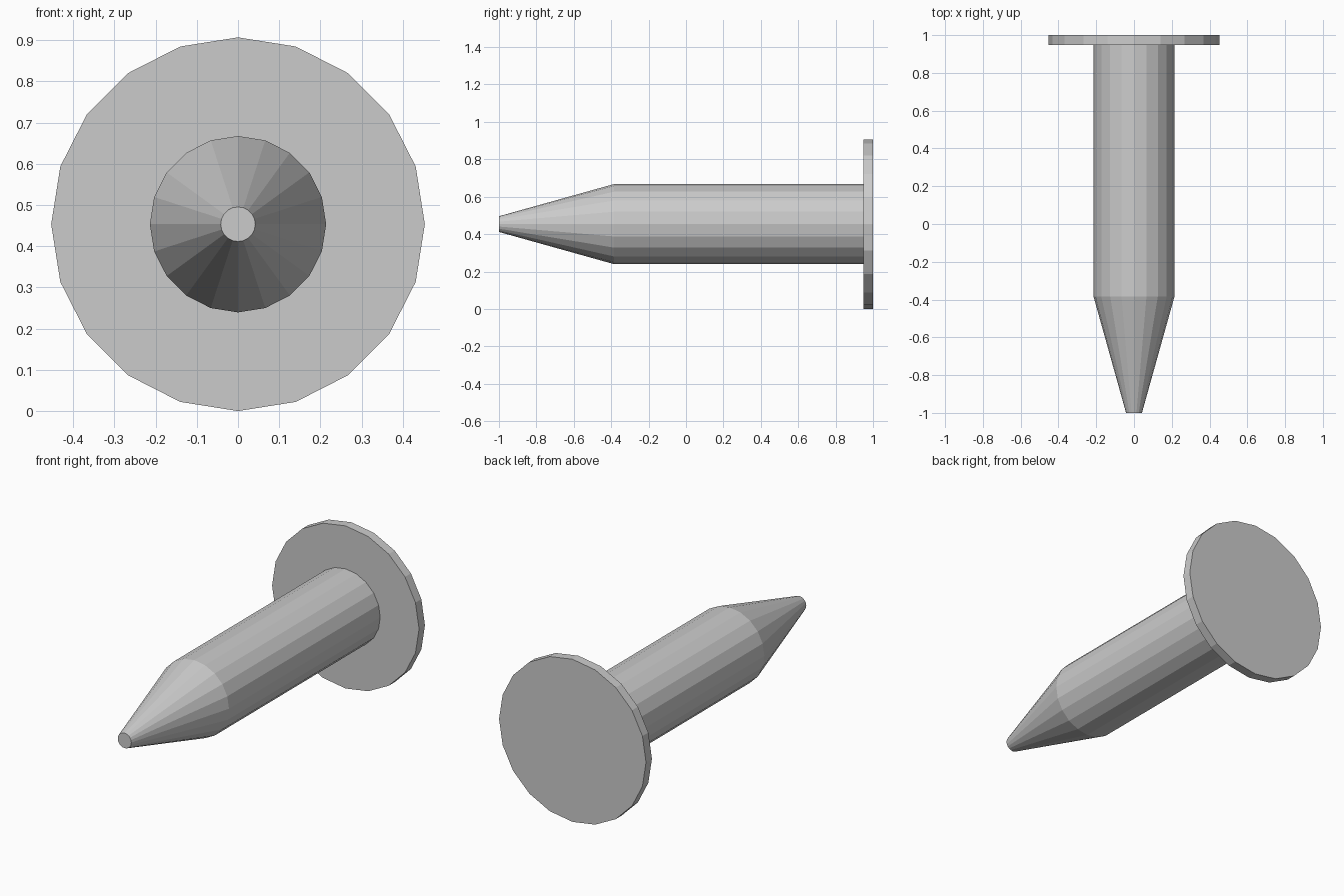
import bpy, bmesh
from math import sin, cos, tau

if "Cube" in bpy.data.objects:
    bpy.data.objects.remove(bpy.data.objects["Cube"])

SIDES = 20
CENTRE_Z = 0.4535

# Radius and y position of each ring, from blunt tip to flat head
PROFILE = [
    (0.042, -1.0),     # blunt tip
    (0.214, -0.385),   # end of taper
    (0.214, 0.948),    # shank meets head
    (0.4535, 0.948),   # head underside rim
    (0.4535, 1.0),     # head outer rim
]

bm = bmesh.new()
rings = [[bm.verts.new((r * sin(tau * i / SIDES), y, CENTRE_Z + r * cos(tau * i / SIDES)))
          for i in range(SIDES)] for r, y in PROFILE]

# Skin between neighbouring rings
for a, b in zip(rings, rings[1:]):
    for i in range(SIDES):
        j = (i + 1) % SIDES
        bm.faces.new((a[i], a[j], b[j], b[i]))

# Tip and head caps
bm.faces.new(rings[0])
bm.faces.new(rings[-1])
bmesh.ops.recalc_face_normals(bm, faces=bm.faces)

mesh = bpy.data.meshes.new("nail")
bm.to_mesh(mesh)
bm.free()
bpy.context.collection.objects.link(bpy.data.objects.new("nail", mesh))
